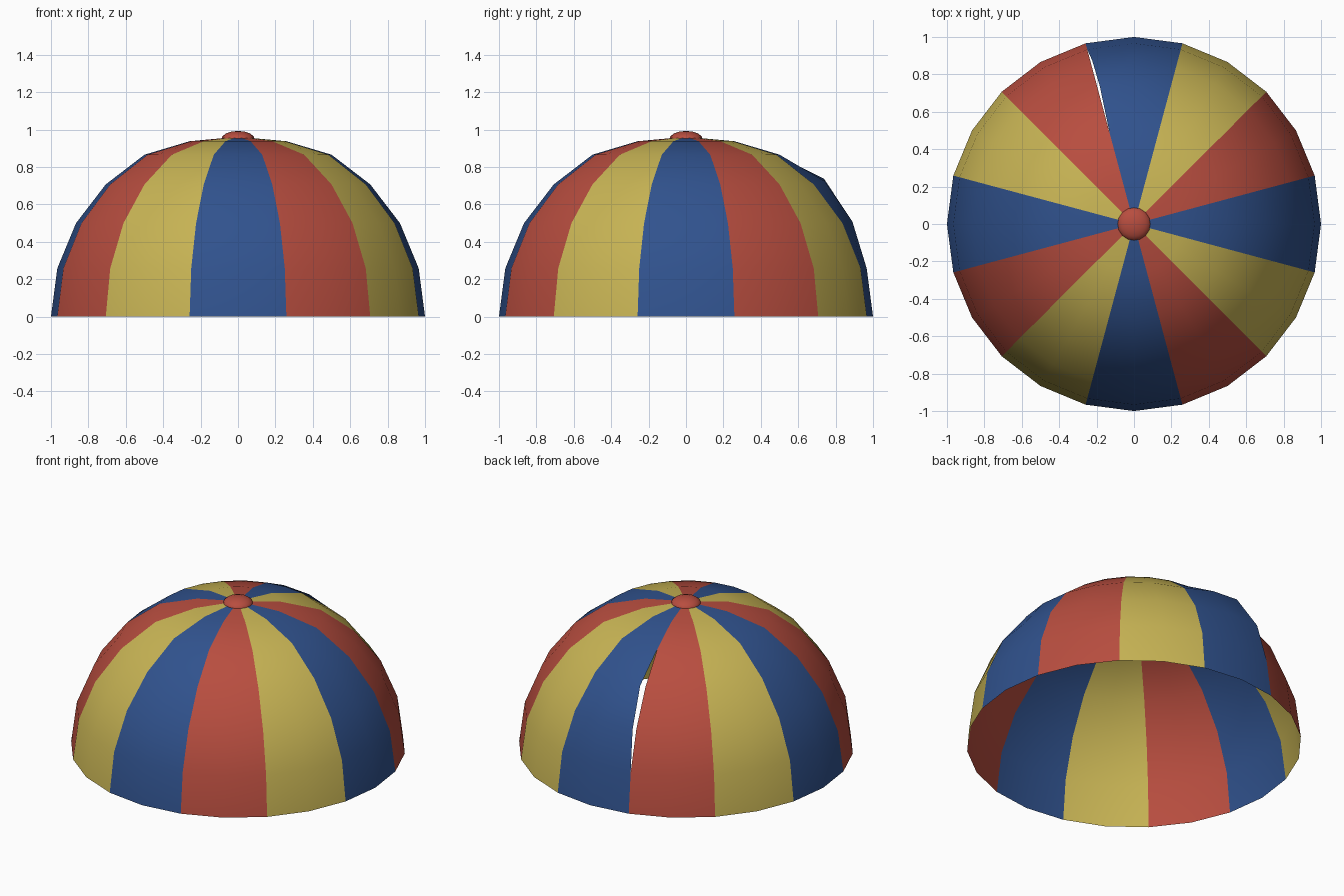
import bpy
from math import sin, cos, radians

if "Cube" in bpy.data.objects:
    bpy.data.objects.remove(bpy.data.objects["Cube"])


def material(name, rgb):
    m = bpy.data.materials.new(name)
    m.diffuse_color = (*rgb, 1)
    m.use_nodes = True
    m.node_tree.nodes["Principled BSDF"].inputs["Base Color"].default_value = m.diffuse_color
    return m


blue = material("blue_cloth", (0.03, 0.085, 0.27))
red = material("red_cloth", (0.48, 0.075, 0.05))
yellow = material("yellow_cloth", (0.58, 0.46, 0.09))
colours = [blue, red, yellow]

# Canopy profile (radius, height), flattened near the crown
PROFILE = [(cos(radians(a)), sin(radians(a))) for a in (0, 15, 30, 45, 60)]
PROFILE += [(0.259, 0.938), (0.0, 0.962)]

# Loose edge of the back panel: outward and upward lift per profile row
LIFT = {2: (0.04, 0.012), 3: (0.055, 0.03)}


def gore(index):
    verts, faces = [], []
    for row, (r, z) in enumerate(PROFILE[:-1]):
        for col in range(3):
            a = radians(index * 30 - 15 + col * 15)
            dy, dz = LIFT.get(row, (0, 0)) if index == 3 else (0, 0)
            f = (0, 0.6, 1)[col]
            verts.append((r * cos(a), r * sin(a) + dy * f, z + dz * f))
    verts.append((0, 0, PROFILE[-1][1]))
    rows = len(PROFILE) - 1
    for row in range(rows - 1):
        for col in range(2):
            i = row * 3 + col
            faces.append((i, i + 1, i + 4, i + 3))
    top = (rows - 1) * 3
    faces += [(top + c, top + c + 1, len(verts) - 1) for c in range(2)]
    mesh = bpy.data.meshes.new(f"canopy_panel_{index + 1}")
    mesh.from_pydata(verts, [], faces)
    mesh.materials.append(colours[index % 3])
    mesh.shade_smooth()
    obj = bpy.data.objects.new(mesh.name, mesh)
    bpy.context.collection.objects.link(obj)


# Twelve cloth panels
for k in range(12):
    gore(k)

# Crown button
bpy.ops.mesh.primitive_uv_sphere_add(segments=16, ring_count=8, radius=1, location=(0, 0, 0.948))
button = bpy.context.object
button.name = "crown_button"
button.scale = (0.09, 0.09, 0.045)
button.data.materials.append(red)
button.data.shade_smooth()
